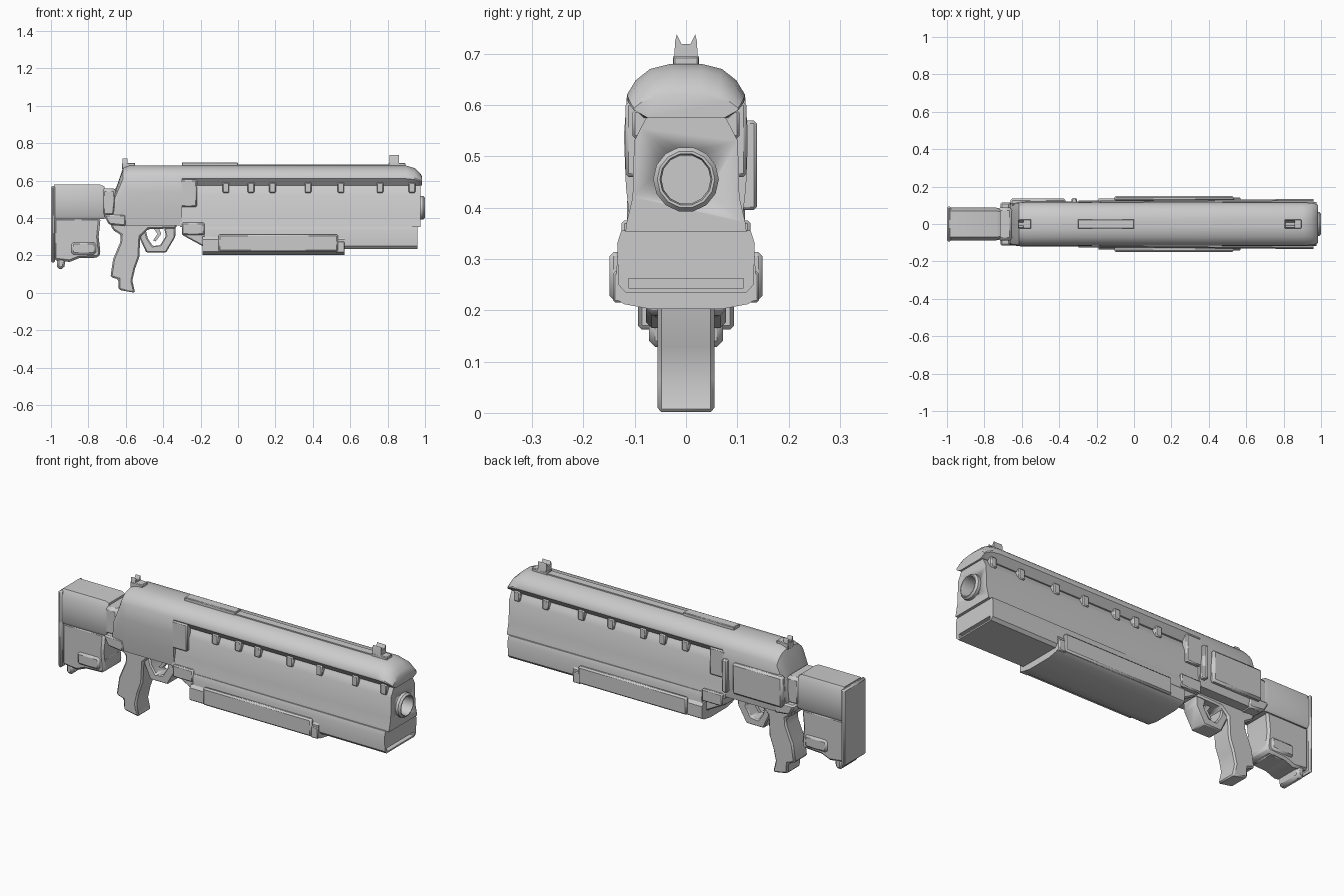
import bpy, bmesh, math
from mathutils import Vector


def finish(name, bm, bevel=0.0):
    bmesh.ops.remove_doubles(bm, verts=bm.verts, dist=1e-5)
    bmesh.ops.recalc_face_normals(bm, faces=bm.faces)
    me = bpy.data.meshes.new(name)
    bm.to_mesh(me)
    bm.free()
    me.shade_smooth()
    me.set_sharp_from_angle(angle=math.radians(32))
    ob = bpy.data.objects.new(name, me)
    bpy.context.collection.objects.link(ob)
    if bevel:
        m = ob.modifiers.new("bevel", 'BEVEL')
        m.width, m.segments = bevel, 1
        m.limit_method = 'ANGLE'
    return ob


def skin(bm, rings, cap=True):
    rings = [[bm.verts.new(p) for p in r] for r in rings]
    n = len(rings[0])
    for a, b in zip(rings, rings[1:]):
        for i in range(n):
            j = (i + 1) % n
            bm.faces.new((a[i], a[j], b[j], b[i]))
    if cap:
        bm.faces.new(rings[0][::-1])
        bm.faces.new(rings[-1])


def loft(name, half, stations, z0, bevel=0.0):
    """Mirror a half section (y, z) and sweep it along x with (x, y scale, z scale)."""
    sec = half + [(-y, z) for y, z in reversed(half)]
    bm = bmesh.new()
    skin(bm, [[(x, y * sy, z0 + (z - z0) * sz) for y, z in sec] for x, sy, sz in stations])
    return finish(name, bm, bevel)


def plate(name, pts, y0, y1, bevel=0.0):
    """Extrude an (x, z) outline across y."""
    bm = bmesh.new()
    skin(bm, [[(x, y, z) for x, z in pts] for y in (y0, y1)])
    return finish(name, bm, bevel)


def box(name, x, y, z, bevel=0.0):
    pts = [(x[0], z[0]), (x[1], z[0]), (x[1], z[1]), (x[0], z[1])]
    return plate(name, pts, y[0], y[1], bevel)


def turned(name, prof, z, n):
    """Revolve an (x, radius) outline about an axis along x."""
    bm = bmesh.new()
    skin(bm, [[(x, r * math.cos(2 * math.pi * i / n), z + r * math.sin(2 * math.pi * i / n))
               for i in range(n)] for x, r in prof])
    return finish(name, bm)


def cut(ob, cutter):
    cutter.hide_render = True
    cutter.hide_set(True)
    m = ob.modifiers.new("cut", 'BOOLEAN')
    m.operation, m.object, m.solver = 'DIFFERENCE', cutter, 'EXACT'


# receiver with rounded top and sloping back
top = [(0.115, 0.62), (0.098, 0.648), (0.07, 0.67), (0.03, 0.68)]
loft("receiver", [(0.108, 0.36), (0.117, 0.44), (0.121, 0.54)] + top,
     [(-0.67, 0.88, 0.25), (-0.66, 0.93, 0.55), (-0.615, 0.98, 0.96),
      (-0.58, 1, 1), (-0.3, 1, 1)], 0.36)

# long top shroud with tapered nose
loft("top_shroud", [(0.085, 0.575), (0.115, 0.61)] + top,
     [(-0.31, 1, 1), (0.9, 1, 1), (0.945, 0.98, 0.87), (0.975, 0.93, 0.6),
      (0.985, 0.88, 0.42)], 0.575)

# main body, flared at the bottom
body = loft("main_body", [(0.118, 0.352), (0.116, 0.37), (0.104, 0.42), (0.101, 0.53),
                          (0.088, 0.555), (0.075, 0.58)],
            [(-0.31, 0.97, 1), (0.975, 1, 1)], 0.352)
cut(body, turned("bore_cutter", [(0.72, 0.052), (1.1, 0.052)], 0.455, 12))

# muzzle ring
turned("muzzle_ring", [(0.93, 0.064), (0.99, 0.064), (1.0, 0.056), (1.0, 0.051),
                       (0.985, 0.048), (0.75, 0.048)], 0.455, 14)

# vent ribs under the shroud
for i, x in enumerate((-0.065, 0.07, 0.185, 0.375, 0.55, 0.76, 0.93)):
    for s in (-1, 1):
        box(f"vent_rib_{i}_{s}", (x - 0.018, x + 0.018), sorted((s * 0.07, s * 0.104)),
            (0.535, 0.59), 0.005)

# lower forend with slotted front
fore = loft("forend", [(0.118, 0.235), (0.132, 0.25), (0.134, 0.33), (0.126, 0.355)],
            [(-0.18, 0.93, 1), (0.96, 1, 1)], 0.355)
cut(fore, box("slot_cutter", (0.88, 1.1), (-0.112, 0.112), (0.243, 0.262)))

# pump and its side panels
loft("pump", [(0.07, 0.202), (0.125, 0.212), (0.14, 0.222), (0.14, 0.285), (0.128, 0.3)],
     [(-0.19, 0.97, 1), (0.57, 0.97, 1)], 0.202)
for s in (-1, 1):
    box(f"pump_panel_{s}", (-0.105, 0.535), sorted((s * 0.125, s * 0.149)),
        (0.22, 0.313), 0.008)
    box(f"pump_stop_{s}", (0.525, 0.57), sorted((s * 0.12, s * 0.142)), (0.215, 0.275), 0.004)
    # stepped blocks where receiver meets body
    box(f"front_collar_{s}", (-0.31, -0.22), sorted((s * 0.08, s * 0.118)), (0.46, 0.605), 0.006)
    box(f"lower_collar_{s}", (-0.3, -0.18), sorted((s * 0.02, s * 0.126)), (0.31, 0.375), 0.006)
plate("pump_bridge", [(-0.3, 0.31), (-0.19, 0.25), (-0.1, 0.25), (-0.1, 0.36), (-0.3, 0.36)],
      -0.1, 0.1, 0.006)

# stock neck
box("stock_neck", (-0.73, -0.65), (-0.088, 0.088), (0.41, 0.558), 0.015)
plate("rear_tang", [(-0.715, 0.41), (-0.69, 0.365), (-0.6, 0.355), (-0.6, 0.42),
                    (-0.715, 0.42)], -0.115, 0.115, 0.008)

# stock upper and lower
loft("stock_upper", [(0.078, 0.395), (0.087, 0.41), (0.087, 0.545), (0.07, 0.578)],
     [(-0.985, 1, 1), (-0.735, 1, 1), (-0.715, 0.95, 0.95)], 0.395)
plate("stock_lower", [(-0.985, 0.175), (-0.9, 0.165), (-0.85, 0.185), (-0.745, 0.19),
                      (-0.735, 0.21), (-0.745, 0.3), (-0.735, 0.4), (-0.985, 0.4)],
      -0.078, 0.078, 0.02)
box("stock_bulge", (-0.91, -0.74), (-0.088, 0.088), (0.185, 0.29), 0.03)
plate("stock_toe", [(-0.968, 0.128), (-0.93, 0.128), (-0.92, 0.19), (-0.968, 0.19)],
      -0.072, 0.072, 0.012)
box("butt_plate", (-1.0, -0.978), (-0.094, 0.094), (0.162, 0.572), 0.008)

# grip
plate("grip", [(-0.68, 0.36), (-0.668, 0.335), (-0.627, 0.31), (-0.63, 0.27), (-0.668, 0.18),
               (-0.682, 0.085), (-0.64, 0.072), (-0.638, 0.016), (-0.55, 0.0),
               (-0.565, 0.065), (-0.55, 0.13), (-0.528, 0.19), (-0.522, 0.3), (-0.48, 0.34),
               (-0.33, 0.345), (-0.33, 0.37), (-0.68, 0.37)], -0.056, 0.056, 0.01)

# trigger guard: outer and inner outlines joined as a frame
outer = [(-0.535, 0.35), (-0.525, 0.29), (-0.49, 0.215), (-0.385, 0.215), (-0.335, 0.3),
         (-0.335, 0.36)]
inner = [(-0.495, 0.345), (-0.482, 0.29), (-0.455, 0.25), (-0.415, 0.255), (-0.385, 0.305),
         (-0.395, 0.345)]
bm = bmesh.new()
skin(bm, [[Vector((o[0], y, o[1])), Vector((i[0], y, i[1])),
           Vector((i[0], -y, i[1])), Vector((o[0], -y, o[1]))]
          for o, i, y in ((o, i, 0.045) for o, i in zip(outer, inner))])
finish("trigger_guard", bm, 0.006)
plate("trigger", [(-0.455, 0.35), (-0.43, 0.315), (-0.455, 0.28), (-0.44, 0.275),
                  (-0.41, 0.315), (-0.425, 0.35)], -0.015, 0.015)

# side port cover and bolt tab on the far side
box("port_cover", (-0.66, -0.365), (0.1, 0.136), (0.4, 0.565), 0.01)
box("bolt_tab", (-0.335, -0.305), (0.1, 0.138), (0.395, 0.57), 0.006)

# top rail and strip
box("top_strip", (-0.3, 0.85), (-0.02, 0.02), (0.67, 0.686))
box("top_rail", (-0.3, 0.0), (-0.025, 0.025), (0.67, 0.697), 0.003)

# sights
box("rear_sight_base", (-0.62, -0.55), (-0.024, 0.024), (0.66, 0.694), 0.003)
box("front_sight_base", (0.805, 0.895), (-0.024, 0.024), (0.66, 0.694), 0.003)
for name, x0, x1, h in (("rear_sight", -0.618, -0.59, 0.718), ("front_sight", 0.81, 0.86, 0.737)):
    d = h - 0.018
    sec = [(-0.024, 0.68), (0.024, 0.68), (0.021, h - 0.012), (0.018, h), (0.009, d),
           (-0.009, d), (-0.018, h), (-0.021, h - 0.012)]
    bm = bmesh.new()
    skin(bm, [[(x, y, z) for y, z in sec] for x in (x0, x1)])
    finish(name, bm)
